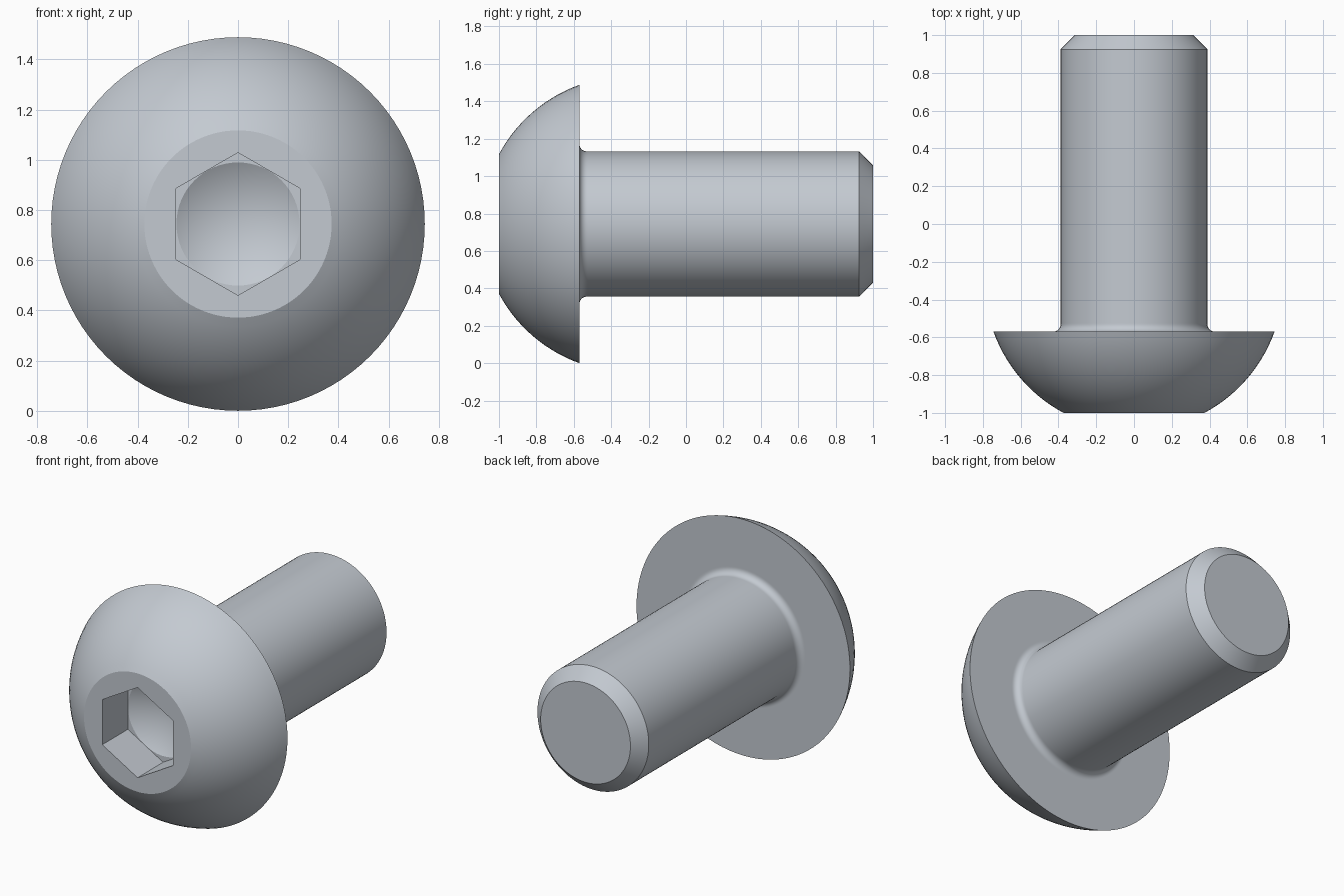
import bpy, bmesh, math

if "Cube" in bpy.data.objects:
    bpy.data.objects.remove(bpy.data.objects["Cube"])

SEG = 96                      # divisible by 6, so the hexagon corners fall on vertices
HEAD_R, FLAT_R, SHANK_R = 0.744, 0.373, 0.388
HEX_APOTHEM = 0.246
FRONT, UNDER, END = -1.0, -0.57, 1.0
SOCKET_Y = FRONT + 0.255
FILLET, CHAMFER = 0.04, 0.075


def circle(r):
    return lambda a: r


def hexagon(apothem):
    third = math.pi / 3
    return lambda a: apothem / math.cos(a % third - third / 2)


# Rings from the socket floor, over the head, along the shank to the tip
rings = [(SOCKET_Y, circle(HEX_APOTHEM - 0.0008)),
         (SOCKET_Y, hexagon(HEX_APOTHEM)),
         (FRONT, hexagon(HEX_APOTHEM))]

# Domed head: arc of a sphere centred on the axis
cy = (HEAD_R**2 + UNDER**2 - FLAT_R**2 - FRONT**2) / (2 * (UNDER - FRONT))
R = math.hypot(HEAD_R, UNDER - cy)
a0 = math.asin(FLAT_R / R)
a1 = math.asin(HEAD_R / R)
for i in range(15):
    a = a0 + (a1 - a0) * i / 14
    rings.append((cy - R * math.cos(a), circle(R * math.sin(a))))

# Fillet between the head underside and the shank
rings.append((UNDER, circle(SHANK_R + FILLET + 0.006)))
for i in range(9):
    a = math.pi / 2 * i / 8
    rings.append((UNDER + FILLET * (1 - math.cos(a)),
                  circle(SHANK_R + FILLET * (1 - math.sin(a)))))

# Shank and chamfered tip
rings += [(UNDER + FILLET + 0.006, circle(SHANK_R)),
          (END - CHAMFER, circle(SHANK_R)),
          (END, circle(SHANK_R - CHAMFER))]

bm = bmesh.new()
loops = []
for y, radius in rings:
    loop = []
    for k in range(SEG):
        a = 2 * math.pi * k / SEG
        r = radius(a)
        loop.append(bm.verts.new((r * math.sin(a), y, HEAD_R + r * math.cos(a))))
    loops.append(loop)
for p, q in zip(loops, loops[1:]):
    for k in range(SEG):
        n = (k + 1) % SEG
        bm.faces.new((p[k], p[n], q[n], q[k]))

# Drill cone at the socket bottom, flat cap at the tip
apex = bm.verts.new((0, SOCKET_Y + HEX_APOTHEM * math.tan(math.radians(30)), HEAD_R))
for k in range(SEG):
    bm.faces.new((apex, loops[0][(k + 1) % SEG], loops[0][k]))
bm.faces.new(loops[-1])
bmesh.ops.recalc_face_normals(bm, faces=bm.faces)

mesh = bpy.data.meshes.new("button_head_screw")
bm.to_mesh(mesh)
bm.free()
screw = bpy.data.objects.new("button_head_screw", mesh)
bpy.context.collection.objects.link(screw)

steel = bpy.data.materials.new("steel_grey")
steel.diffuse_color = (0.55, 0.59, 0.64, 1)
steel.use_nodes = True
steel.node_tree.nodes["Principled BSDF"].inputs["Base Color"].default_value = steel.diffuse_color
mesh.materials.append(steel)

bpy.context.view_layer.objects.active = screw
screw.select_set(True)
bpy.ops.object.shade_smooth_by_angle(angle=math.radians(22))
